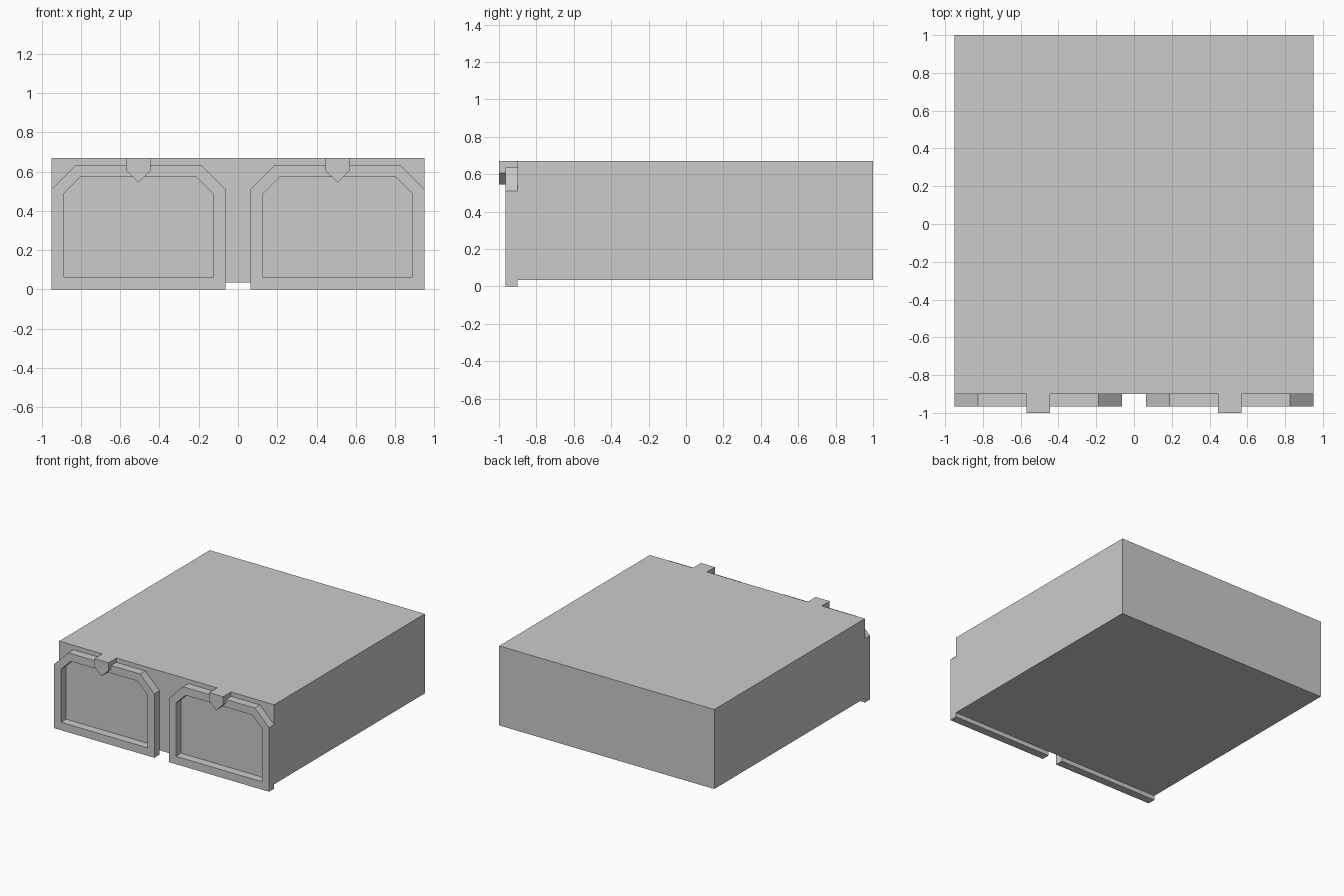
import bpy, bmesh

if "Cube" in bpy.data.objects:
    bpy.data.objects.remove(bpy.data.objects["Cube"])

FRONT = -0.9  # front plane of the main block


def finish(name, bm):
    bmesh.ops.recalc_face_normals(bm, faces=bm.faces)
    mesh = bpy.data.meshes.new(name)
    bm.to_mesh(mesh)
    bm.free()
    obj = bpy.data.objects.new(name, mesh)
    bpy.context.collection.objects.link(obj)


def prism(name, profile, y0, y1):
    """Extrude an x/z profile along y."""
    bm = bmesh.new()
    a, b = ([bm.verts.new((x, y, z)) for x, z in profile] for y in (y0, y1))
    bm.faces.new(a)
    bm.faces.new(b)
    n = len(profile)
    for i in range(n):
        j = (i + 1) % n
        bm.faces.new((a[i], a[j], b[j], b[i]))
    finish(name, bm)


def ring(name, outer, inner, y0, y1):
    """Extrude the band between two matching x/z profiles along y."""
    bm = bmesh.new()
    loops = [[bm.verts.new((x, y, z)) for x, z in p]
             for p, y in ((outer, y0), (outer, y1), (inner, y1), (inner, y0))]
    n = len(outer)
    for k in range(4):
        a, b = loops[k], loops[(k + 1) % 4]
        for i in range(n):
            j = (i + 1) % n
            bm.faces.new((a[i], a[j], b[j], b[i]))
    finish(name, bm)


def arch(cx, half, bottom, top, cut):
    """Rectangle with both top corners chamfered."""
    return [(cx - half, bottom), (cx + half, bottom), (cx + half, top - cut),
            (cx + half - cut, top), (cx - half + cut, top), (cx - half, top - cut)]


# Main block
prism("main_block", [(-0.95, 0.035), (0.95, 0.035), (0.95, 0.67), (-0.95, 0.67)], FRONT, 1.0)

for side, cx in (("left", -0.507), ("right", 0.507)):
    # Raised opening surround, slightly lower than the block
    ring(f"{side}_door_frame", arch(cx, 0.443, 0, 0.635, 0.125),
         arch(cx, 0.381, 0.063, 0.573, 0.086), -0.965, FRONT)
    # Pointed keystone over the opening
    prism(f"{side}_keystone", [(cx - 0.062, 0.67), (cx - 0.062, 0.606), (cx, 0.545),
                               (cx + 0.062, 0.606), (cx + 0.062, 0.67)], -1.0, FRONT)
